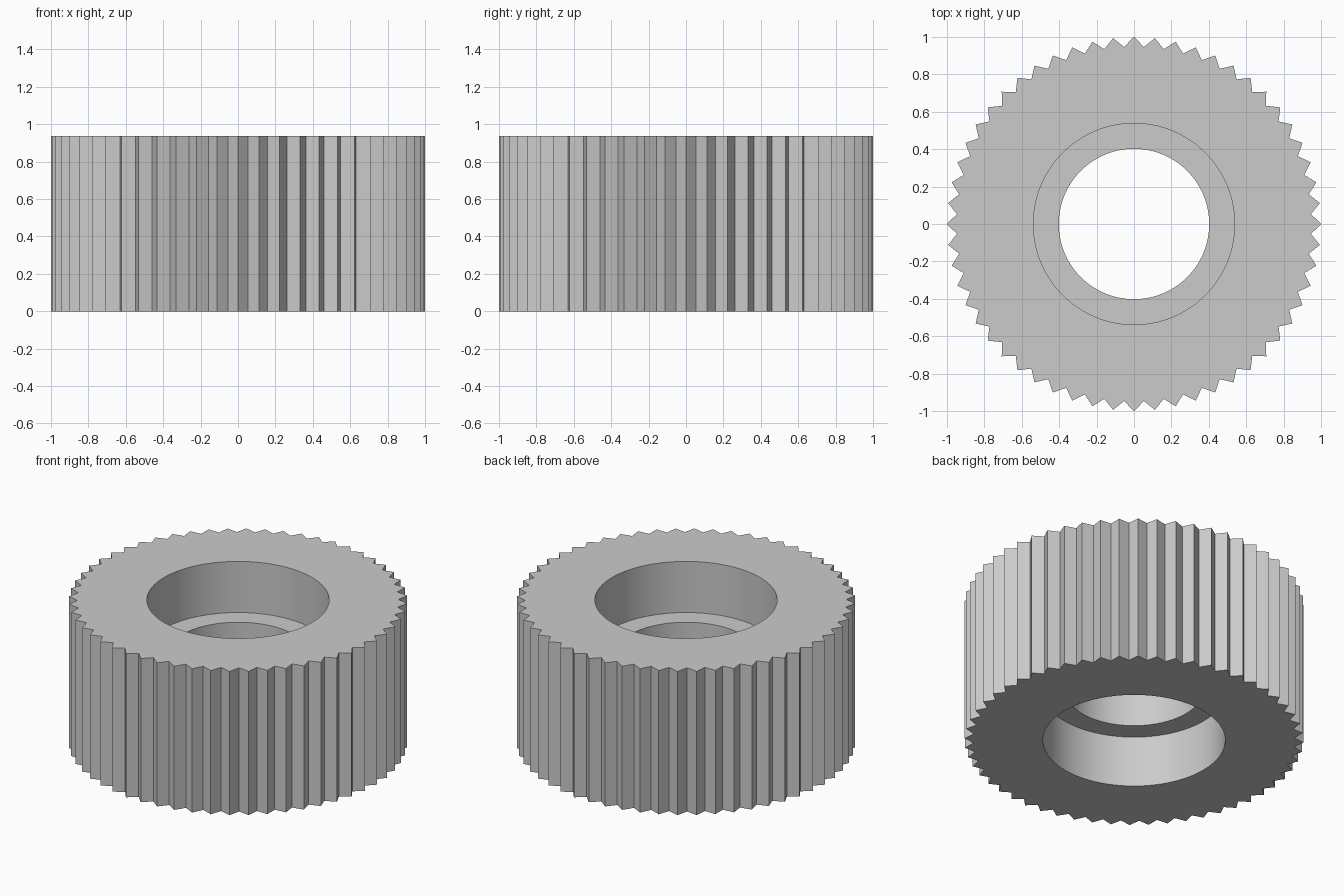
import bpy
import bmesh
from math import cos, sin, pi, radians

cube = bpy.data.objects.get("Cube")
if cube:
    bpy.data.objects.remove(cube, do_unlink=True)

TEETH = 56
SEGMENTS = TEETH * 2
TIP, ROOT = 1.0, 0.948
BORE, HOLE = 0.538, 0.402
HEIGHT, RECESS = 0.936, 0.333

steel = bpy.data.materials.new("grey_steel")
steel.use_nodes = True
colour = (0.6, 0.6, 0.6, 1)
steel.diffuse_color = colour
steel.node_tree.nodes["Principled BSDF"].inputs["Base Color"].default_value = colour


def ring(bm, even_radius, odd_radius, z):
    """One loop of points; alternating radii make the teeth."""
    points = []
    for i in range(SEGMENTS):
        r = odd_radius if i % 2 else even_radius
        a = 2 * pi * i / SEGMENTS
        points.append(bm.verts.new((r * cos(a), r * sin(a), z)))
    return points


# Closed cross-section: toothed rim, then a recess on each side of the web
section = [
    (TIP, ROOT, 0), (TIP, ROOT, HEIGHT),
    (BORE, BORE, HEIGHT), (BORE, BORE, HEIGHT - RECESS),
    (HOLE, HOLE, HEIGHT - RECESS), (HOLE, HOLE, RECESS),
    (BORE, BORE, RECESS), (BORE, BORE, 0),
]
bm = bmesh.new()
rings = [ring(bm, *s) for s in section]
for k, lower in enumerate(rings):
    upper = rings[(k + 1) % len(rings)]
    for i in range(SEGMENTS):
        j = (i + 1) % SEGMENTS
        bm.faces.new((lower[i], lower[j], upper[j], upper[i]))
bmesh.ops.recalc_face_normals(bm, faces=bm.faces)

mesh = bpy.data.meshes.new("toothed_wheel")
bm.to_mesh(mesh)
bm.free()
mesh.materials.append(steel)
wheel = bpy.data.objects.new("toothed_wheel", mesh)
bpy.context.collection.objects.link(wheel)

# Smooth round bores, crisp teeth and rims
bpy.ops.object.select_all(action="DESELECT")
wheel.select_set(True)
bpy.context.view_layer.objects.active = wheel
bpy.ops.object.shade_smooth_by_angle(angle=radians(30))
